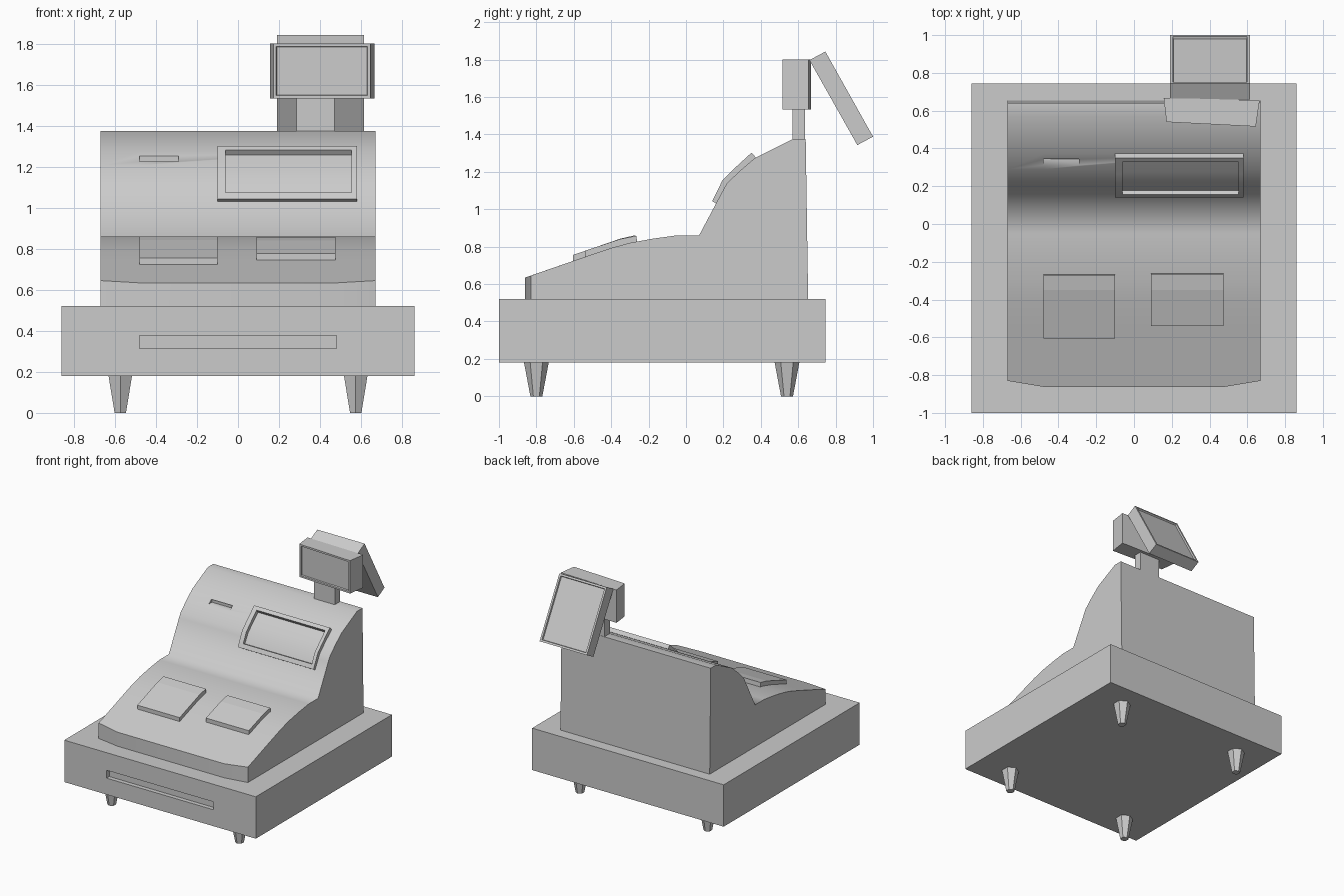
import bpy, bmesh
from math import radians, pi

if "Cube" in bpy.data.objects:
    bpy.data.objects.remove(bpy.data.objects["Cube"])


def finish(name, bm, smooth=None):
    bmesh.ops.recalc_face_normals(bm, faces=bm.faces)
    me = bpy.data.meshes.new(name)
    bm.to_mesh(me)
    bm.free()
    ob = bpy.data.objects.new(name, me)
    bpy.context.collection.objects.link(ob)
    if smooth:
        smooth_angle(ob, smooth)
    return ob


def smooth_angle(ob, deg):
    bpy.ops.object.select_all(action='DESELECT')
    bpy.context.view_layer.objects.active = ob
    ob.select_set(True)
    bpy.ops.object.shade_smooth_by_angle(angle=radians(deg))


def loft(name, rings, smooth=None, recess=None):
    """Join equal-length rings of points, cap both ends; recess = (face axis test, rim, depth)."""
    bm = bmesh.new()
    vs = [[bm.verts.new(p) for p in r] for r in rings]
    n = len(vs[0])
    for a, b in zip(vs, vs[1:]):
        for i in range(n):
            bm.faces.new((a[i], a[(i + 1) % n], b[(i + 1) % n], b[i]))
    bm.faces.new(vs[0])
    bm.faces.new(vs[-1])
    bmesh.ops.recalc_face_normals(bm, faces=bm.faces)
    if recess:
        direction, rim, depth = recess
        f = max(bm.faces, key=lambda f: f.normal.y * direction)
        bmesh.ops.inset_individual(bm, faces=[f], thickness=rim)
        bmesh.ops.inset_individual(bm, faces=[f], thickness=0.004, depth=-depth)
    return finish(name, bm, smooth)


def extrude_x(name, profile, x0, x1, **kw):
    return loft(name, [[(x, y, z) for y, z in profile] for x in (x0, x1)], **kw)


def box(name, x0, x1, y0, y1, z0, z1):
    return extrude_x(name, [(y0, z0), (y1, z0), (y1, z1), (y0, z1)], x0, x1)


def cut(ob, cutter):
    cutter.hide_render = True
    m = ob.modifiers.new("cut", 'BOOLEAN')
    m.object, m.operation, m.solver = cutter, 'DIFFERENCE', 'EXACT'
    bpy.context.view_layer.objects.active = ob
    bpy.ops.object.modifier_apply(modifier=m.name)
    bpy.data.objects.remove(cutter)


# Cash drawer base with pull slot
base = box("drawer_base", -0.86, 0.86, -1.0, 0.745, 0.18, 0.52)
cut(base, box("slot_cutter", -0.48, 0.48, -1.1, -0.965, 0.313, 0.377))

# Tapered feet
for sx, side in ((-1, "left"), (1, "right")):
    for y, end in ((-0.80, "front"), (0.54, "back")):
        bm = bmesh.new()
        bmesh.ops.create_cone(bm, cap_ends=True, segments=6, radius1=0.032,
                              radius2=0.066, depth=0.18)
        bmesh.ops.translate(bm, verts=bm.verts, vec=(sx * 0.574, y, 0.09))
        finish(f"{end}_{side}_foot", bm)

# Main body: side profile swept across, front corners drawn back
def body_ring(x, front_y, front_z):
    pts = [(front_y, 0.52), (front_y, front_z), (-0.55, 0.742), (-0.40, 0.793),
           (-0.30, 0.82), (-0.18, 0.842), (-0.05, 0.86), (0.07, 0.86),
           (0.20, 1.105), (0.22, 1.14), (0.29, 1.207), (0.37, 1.275),
           (0.57, 1.375), (0.64, 1.375), (0.653, 0.52)]
    return [(x, y, z) for y, z in pts]

body = loft("body", [body_ring(-0.67, -0.83, 0.645), body_ring(-0.48, -0.862, 0.634),
                     body_ring(0.48, -0.862, 0.634), body_ring(0.67, -0.83, 0.645)])

# Receipt slot
cut(body, box("receipt_cutter", -0.48, -0.29, 0.25, 0.352, 1.225, 1.252))
smooth_angle(body, 66)

# Keypads
extrude_x("left_keypad", [(-0.605, 0.72), (-0.605, 0.755), (-0.35, 0.843),
                          (-0.27, 0.861), (-0.265, 0.81)], -0.48, -0.10)
extrude_x("right_keypad", [(-0.54, 0.74), (-0.54, 0.778), (-0.35, 0.841),
                           (-0.265, 0.858), (-0.26, 0.81)], 0.09, 0.475)

# Operator screen: curved frame with sunken glass
frame = extrude_x("operator_screen", [(0.14, 1.043), (0.195, 1.155), (0.265, 1.224), (0.35, 1.302),
                                      (0.375, 1.275), (0.27, 1.16), (0.17, 1.025)], -0.10, 0.58)
cut(frame, extrude_x("screen_cutter", [(0.10, 1.098), (0.177, 1.066), (0.218, 1.138), (0.278, 1.198),
                                       (0.345, 1.257), (0.30, 1.32)], -0.062, 0.553))
smooth_angle(frame, 35)

# Customer display neck
box("display_neck", 0.285, 0.47, 0.57, 0.637, 1.35, 1.56)

# Front display head, slightly turned and widening to the back
plan = [(0.172, 0.54), (0.645, 0.516), (0.665, 0.655), (0.157, 0.668)]
loft("front_display", [[(x, y, z) for x, y in plan] for z in (1.533, 1.80)],
     recess=(-1, 0.02, 0.012))

# Rear tilted display
extrude_x("rear_display", [(0.66, 1.797), (0.745, 1.843), (1.0, 1.388), (0.916, 1.343)],
          0.19, 0.615, recess=(1, 0.022, 0.012))
